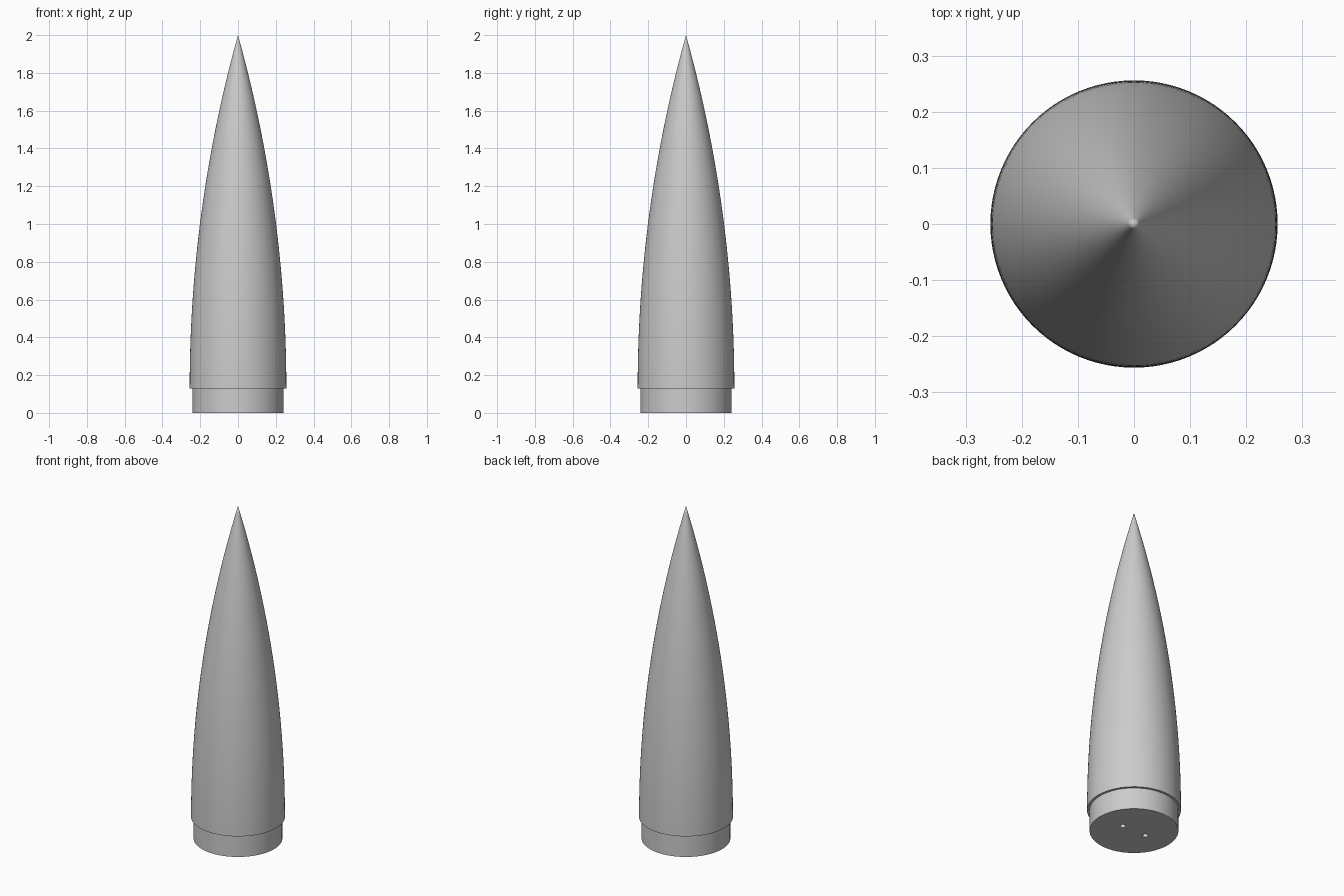
import bpy, bmesh, math

if "Cube" in bpy.data.objects:
    bpy.data.objects.remove(bpy.data.objects["Cube"], do_unlink=True)

SEGMENTS = 96
BASE_R, SHOULDER_R = 0.256, 0.242      # nose base and shoulder radii
LIP_Z, TIP_Z = 0.13, 2.0               # heights of the step and the tip
HOLE_X, HOLE_R, HOLE_DEPTH = 0.08, 0.016, 0.13

grey = bpy.data.materials.new("plain_grey")
grey.use_nodes = True
colour = (0.6, 0.6, 0.6, 1.0)
grey.diffuse_color = colour
grey.node_tree.nodes["Principled BSDF"].inputs["Base Color"].default_value = colour


def lathe(name, profile, segments, x=0.0):
    """Revolve (radius, z) points about the z axis into a closed solid."""
    bm = bmesh.new()
    verts = [bm.verts.new((r, 0, z)) for r, z in profile]
    edges = [bm.edges.new(pair) for pair in zip(verts, verts[1:])]
    bmesh.ops.spin(bm, geom=verts + edges, cent=(0, 0, 0), axis=(0, 0, 1),
                   angle=math.tau, steps=segments, use_duplicate=False)
    bmesh.ops.remove_doubles(bm, verts=bm.verts, dist=1e-5)
    bmesh.ops.recalc_face_normals(bm, faces=bm.faces)
    mesh = bpy.data.meshes.new(name)
    bm.to_mesh(mesh)
    bm.free()
    mesh.materials.append(grey)
    obj = bpy.data.objects.new(name, mesh)
    obj.location.x = x
    bpy.context.collection.objects.link(obj)
    return obj


# Tangent ogive: a circular arc that leaves the base vertically
length = TIP_Z - LIP_Z
rho = (BASE_R ** 2 + length ** 2) / (2 * BASE_R)


def ogive_radius(h):
    return max(0.0, math.sqrt(rho ** 2 - h ** 2) - rho + BASE_R)


steps = 48
arc = [(ogive_radius(length * i / steps), LIP_Z + length * i / steps)
       for i in range(steps)]

# Nose cone with its stepped-in shoulder
nose_cone = lathe("nose_cone",
                  [(0, 0), (SHOULDER_R, 0), (SHOULDER_R, LIP_Z)] + arc + [(0, TIP_Z)],
                  SEGMENTS)

# Two small holes drilled into the flat underside
for side in (-1, 1):
    cutter = lathe("hole_cutter",
                   [(0, -0.05), (HOLE_R, -0.05), (HOLE_R, HOLE_DEPTH), (0, HOLE_DEPTH)],
                   24, side * HOLE_X)
    cutter.hide_render = True
    mod = nose_cone.modifiers.new("hole", 'BOOLEAN')
    mod.operation = 'DIFFERENCE'
    mod.solver = 'EXACT'
    mod.object = cutter
    bpy.ops.object.select_all(action='DESELECT')
    bpy.context.view_layer.objects.active = nose_cone
    nose_cone.select_set(True)
    bpy.ops.object.modifier_apply(modifier=mod.name)
    bpy.data.objects.remove(cutter, do_unlink=True)

bpy.ops.object.shade_smooth_by_angle(angle=math.radians(30))
